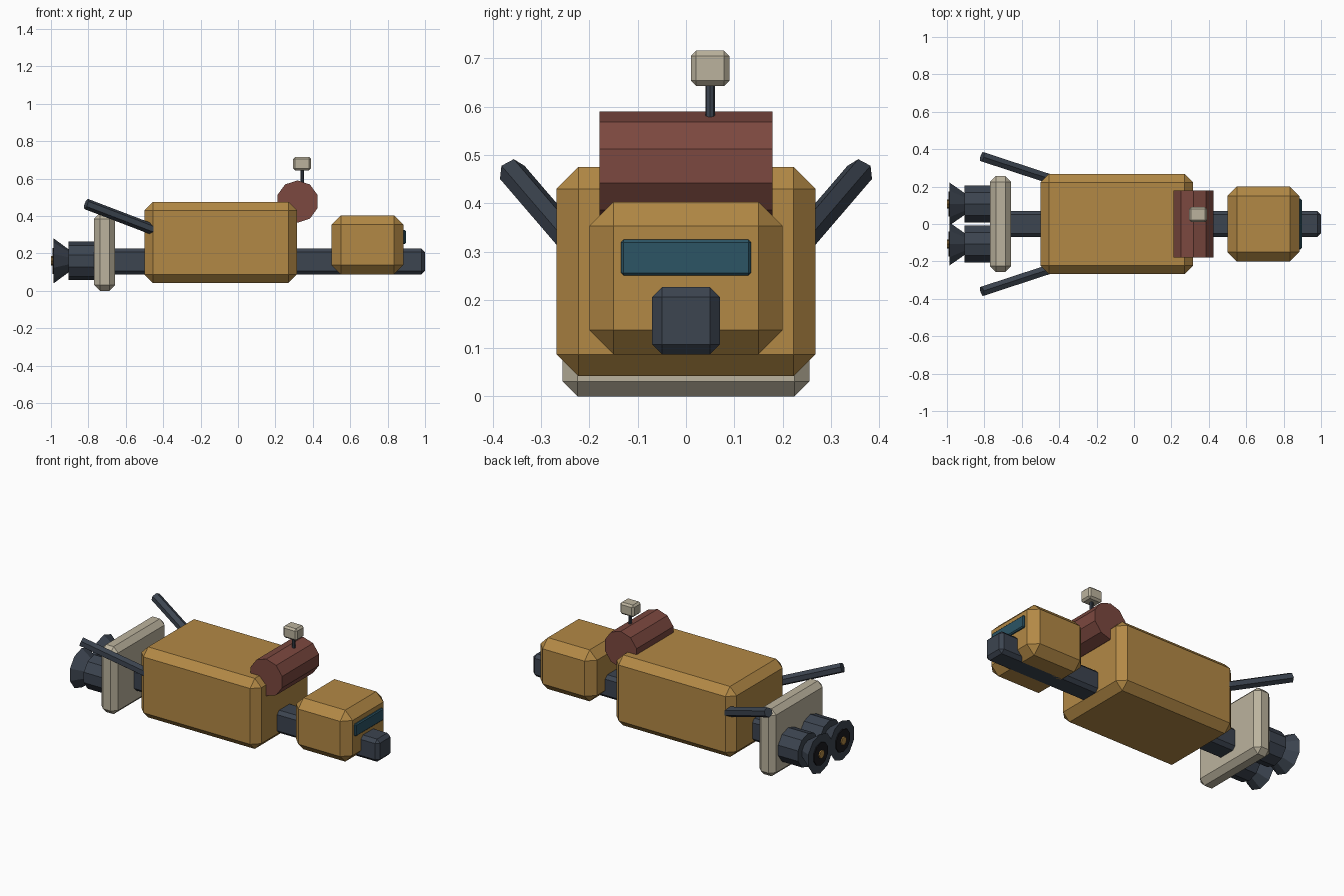
import bpy, bmesh
from mathutils import Vector

if "Cube" in bpy.data.objects:
    bpy.data.objects.remove(bpy.data.objects["Cube"])


def material(name, rgb):
    m = bpy.data.materials.new(name)
    m.diffuse_color = (*rgb, 1)
    m.use_nodes = True
    m.node_tree.nodes["Principled BSDF"].inputs["Base Color"].default_value = m.diffuse_color
    return m


MUSTARD = material("mustard", (0.45, 0.25, 0.06))
DARK = material("dark_metal", (0.045, 0.058, 0.08))
BROWN = material("brown", (0.2, 0.065, 0.05))
BEIGE = material("beige", (0.5, 0.45, 0.34))
GLASS = material("glass", (0.025, 0.09, 0.13))
BLACK = material("black", (0.01, 0.01, 0.013))


def finish(bm, name, mat):
    bmesh.ops.recalc_face_normals(bm, faces=bm.faces)
    mesh = bpy.data.meshes.new(name)
    bm.to_mesh(mesh)
    bm.free()
    mesh.materials.append(mat)
    ob = bpy.data.objects.new(name, mesh)
    bpy.context.collection.objects.link(ob)
    return ob


def box(name, lo, hi, bevel, mat):
    """Chamfered box between two corners."""
    lo, hi = Vector(lo), Vector(hi)
    bm = bmesh.new()
    bmesh.ops.create_cube(bm, size=1)
    for v in bm.verts:
        v.co = (lo + hi) / 2 + v.co * (hi - lo)
    bmesh.ops.bevel(bm, geom=bm.edges[:], offset=bevel, segments=1,
                    affect='EDGES', profile=0.5)
    return finish(bm, name, mat)


def rod(name, a, b, r1, r2, sides, mat, up=(0, 0, 1)):
    """Faceted cylinder or cone from a to b, first corner pointing up."""
    a, b = Vector(a), Vector(b)
    axis = (b - a).normalized()
    u = Vector(up)
    u = (u - axis * u.dot(axis)).normalized()
    w = axis.cross(u)
    bm = bmesh.new()
    bmesh.ops.create_cone(bm, cap_ends=True, segments=sides,
                          radius1=r1, radius2=r2, depth=(b - a).length)
    # create_cone puts its first corner on local +Y
    for v in bm.verts:
        x, y, z = v.co
        v.co = (a + b) / 2 + u * y - w * x + axis * z
    return finish(bm, name, mat)


# Hull sections and the spine running through them
box("spine", (-0.72, -0.07, 0.087), (1.0, 0.07, 0.226), 0.02, DARK)
box("cargo_body", (-0.5, -0.268, 0.042), (0.315, 0.268, 0.475), 0.045, MUSTARD)
box("cabin", (0.5, -0.2, 0.087), (0.884, 0.2, 0.403), 0.05, MUSTARD)
box("windscreen", (0.86, -0.135, 0.25), (0.897, 0.135, 0.325), 0.006, GLASS)
box("engine_plate", (-0.77, -0.256, 0.0), (-0.657, 0.256, 0.415), 0.031, BEIGE)

# Roof tank and sensor
rod("roof_tank", (0.318, -0.179, 0.477), (0.318, 0.179, 0.477),
    0.113, 0.113, 10, BROWN)
rod("sensor_mast", (0.343, 0.05, 0.57), (0.343, 0.05, 0.66),
    0.01, 0.01, 8, DARK, up=(1, 0, 0))
box("sensor_head", (0.295, 0.01, 0.643), (0.39, 0.09, 0.716), 0.011, BEIGE)

# Mirrored engines and rear fins
for side, label in ((-1, "right"), (1, "left")):
    y = side * 0.107

    def at(x):
        return (x, y, 0.16)
    rod(f"engine_{label}", at(-0.74), at(-0.905), 0.103, 0.103, 10, DARK)
    rod(f"nozzle_{label}", at(-0.89), at(-0.987), 0.05, 0.121, 10, DARK)
    rod(f"nozzle_core_{label}", at(-0.97), at(-0.993), 0.07, 0.07, 10, BLACK)
    rod(f"nozzle_glow_{label}", at(-0.97), at(-1.0), 0.025, 0.025, 8, MUSTARD)
    rod(f"rear_boom_{label}", (-0.44, side * 0.238, 0.322),
        (-0.812, side * 0.36, 0.464), 0.029, 0.029, 6, DARK)
